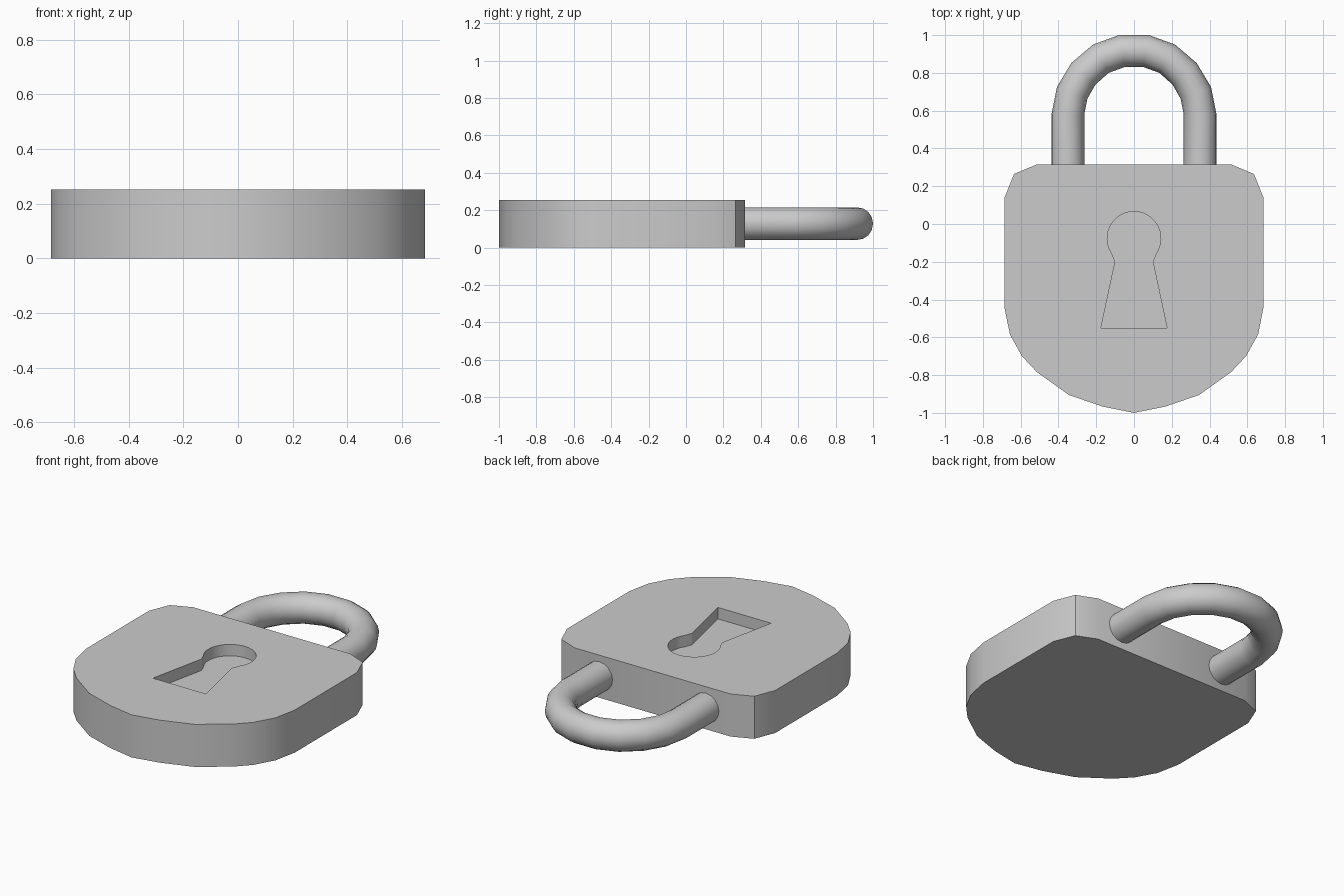
import bpy, bmesh
from math import sin, cos, pi, radians
from mathutils import Vector

if "Cube" in bpy.data.objects:
    bpy.data.objects.remove(bpy.data.objects["Cube"])


def finish(bm, name):
    bmesh.ops.recalc_face_normals(bm, faces=bm.faces)
    mesh = bpy.data.meshes.new(name)
    bm.to_mesh(mesh)
    bm.free()
    ob = bpy.data.objects.new(name, mesh)
    bpy.context.collection.objects.link(ob)
    return ob


def prism(name, outline, z0, z1):
    bm = bmesh.new()
    face = bm.faces.new([bm.verts.new((x, y, z0)) for x, y in outline])
    ext = bmesh.ops.extrude_face_region(bm, geom=[face])
    top = [g for g in ext["geom"] if isinstance(g, bmesh.types.BMVert)]
    bmesh.ops.translate(bm, verts=top, vec=(0, 0, z1 - z0))
    return finish(bm, name)


def mirrored(half):
    return half + [(-x, y) for x, y in reversed(half) if x > 1e-6]


def smooth(ob, angle):
    bpy.ops.object.select_all(action='DESELECT')
    ob.select_set(True)
    bpy.context.view_layer.objects.active = ob
    bpy.ops.object.shade_smooth_by_angle(angle=radians(angle))


# Shield-shaped lock body
body = prism("lock_body", mirrored([
    (0.515, 0.315), (0.635, 0.265), (0.685, 0.14), (0.685, -0.445),
    (0.657, -0.585), (0.593, -0.70), (0.513, -0.785), (0.345, -0.905),
    (0.165, -0.967), (0, -1.0)]), 0, 0.253)

# Keyhole recess: round head with a flared slot
head = [(0.142 * cos(a), -0.076 + 0.142 * sin(a))
        for a in (radians(90 - 125 * i / 12) for i in range(13))]
keyhole = prism("keyhole_cutter",
                mirrored(head + [(0.10, -0.20), (0.175, -0.55)]), 0.185, 0.35)
keyhole.hide_render = True
cut = body.modifiers.new("keyhole", 'BOOLEAN')
cut.operation = 'DIFFERENCE'
cut.solver = 'EXACT'
cut.object = keyhole
bpy.context.view_layer.objects.active = body
bpy.ops.object.modifier_apply(modifier=cut.name)
bpy.data.objects.remove(keyhole)
smooth(body, 30)

# Shackle: rings spanning outer and inner edge of the bow
SIDES, R, Z = 16, 0.087, 0.128
half = [((0.437, 0.31), (0.263, 0.31)), ((0.437, 0.58), (0.263, 0.58)),
        ((0.408, 0.725), (0.247, 0.663)), ((0.332, 0.852), (0.204, 0.738)),
        ((0.217, 0.95), (0.135, 0.80)), ((0.08, 1.0), (0.047, 0.832))]
path = half + [((-a, b), (-c, d)) for (a, b), (c, d) in reversed(half)]
bm = bmesh.new()
rings = []
for outer, inner in path:
    o, i = Vector((*outer, Z)), Vector((*inner, Z))
    mid, arm = (o + i) / 2, (o - i) / 2
    rings.append([bm.verts.new(mid + arm * cos(t) + Vector((0, 0, R * sin(t))))
                  for t in (2 * pi * k / SIDES for k in range(SIDES))])
for a, b in zip(rings, rings[1:]):
    for k in range(SIDES):
        n = (k + 1) % SIDES
        bm.faces.new((a[k], a[n], b[n], b[k]))
bm.faces.new(rings[0])
bm.faces.new(rings[-1])
smooth(finish(bm, "shackle"), 40)
